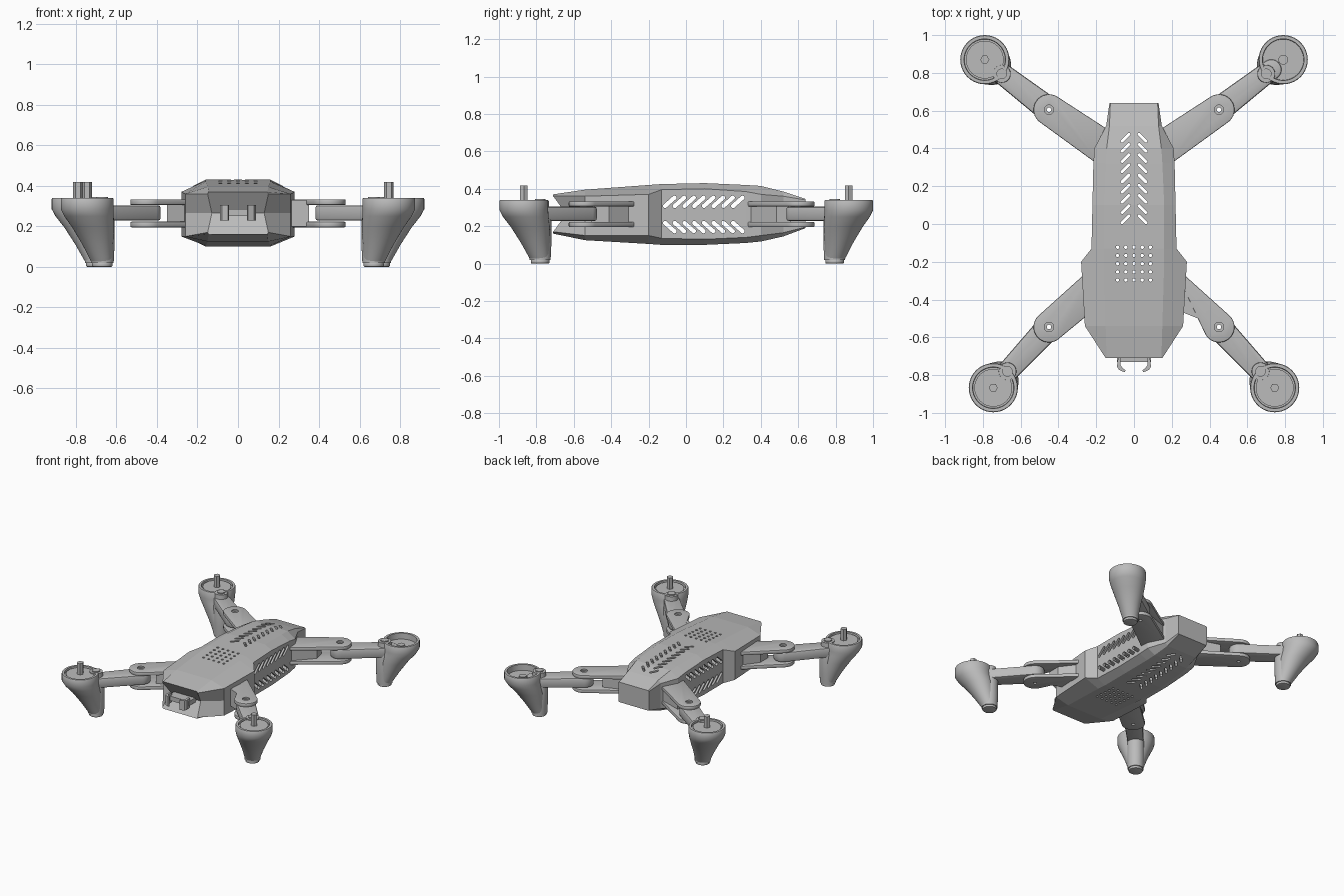
import bpy, bmesh, math
from mathutils import Vector
from mathutils.geometry import convex_hull_2d

if "Cube" in bpy.data.objects:
    bpy.data.objects.remove(bpy.data.objects["Cube"], do_unlink=True)

grey = bpy.data.materials.new("plain grey")
grey.use_nodes = True
grey.diffuse_color = (0.5, 0.5, 0.5, 1)
grey.node_tree.nodes["Principled BSDF"].inputs["Base Color"].default_value = (0.5, 0.5, 0.5, 1)


def finish(name, bm, smooth=35, bevel=0):
    bmesh.ops.recalc_face_normals(bm, faces=bm.faces)
    mesh = bpy.data.meshes.new(name)
    bm.to_mesh(mesh)
    bm.free()
    mesh.materials.append(grey)
    ob = bpy.data.objects.new(name, mesh)
    bpy.context.collection.objects.link(ob)
    if bevel:
        mod = ob.modifiers.new("soft_edges", 'BEVEL')
        mod.width, mod.segments, mod.limit_method = bevel, 2, 'ANGLE'
        apply(ob, mod)
    if smooth:
        activate(ob)
        bpy.ops.object.shade_smooth_by_angle(angle=math.radians(smooth))
    return ob


def activate(ob):
    bpy.ops.object.select_all(action='DESELECT')
    ob.select_set(True)
    bpy.context.view_layer.objects.active = ob


def apply(ob, mod):
    activate(ob)
    bpy.ops.object.modifier_apply(modifier=mod.name)


def cut(ob, cutter):
    mod = ob.modifiers.new("cut", 'BOOLEAN')
    mod.operation, mod.solver, mod.object = 'DIFFERENCE', 'EXACT', cutter
    apply(ob, mod)


def discard(ob):
    bpy.data.objects.remove(ob, do_unlink=True)


def loft(bm, rings):
    """Skin a list of point rings and cap both ends."""
    loops = [[bm.verts.new(p) for p in ring] for ring in rings]
    for a, b in zip(loops, loops[1:]):
        for i in range(len(a)):
            j = (i + 1) % len(a)
            bm.faces.new((a[i], a[j], b[j], b[i]))
    bm.faces.new(loops[0])
    bm.faces.new(loops[-1])


def disc(x, y, r, n=32):
    return [(x + r * math.cos(math.tau * i / n), y + r * math.sin(math.tau * i / n)) for i in range(n)]


def hull_prism(bm, pts, low, high, axis='z'):
    """Extrude the convex outline of 2D points along an axis."""
    outline = [pts[i] for i in convex_hull_2d([Vector(p) for p in pts])]
    place = (lambda a, b, h: (a, b, h)) if axis == 'z' else (lambda a, b, h: (h, a, b))
    loft(bm, [[place(a, b, h) for a, b in outline] for h in (low, high)])


def prism(name, pts, low, high, smooth=35, bevel=0):
    bm = bmesh.new()
    hull_prism(bm, pts, low, high)
    return finish(name, bm, smooth, bevel)


def slot(bm, a, b, da, db, r, low, high, axis):
    hull_prism(bm, disc(a - da, b - db, r, 12) + disc(a + da, b + db, r, 12), low, high, axis)


# Fuselage stations: y, top / side / bottom half widths, top / shoulder / lower / bottom heights
stations = [
    (-.71, .145, .15, .145, .37, .36, .17, .16),
    (-.54, .15, .26, .15, .395, .36, .15, .125),
    (-.20, .16, .28, .16, .42, .37, .15, .105),
    (-.13, .16, .225, .16, .425, .395, .135, .10),
    (.10, .16, .22, .16, .43, .40, .13, .10),
    (.32, .15, .215, .15, .42, .385, .14, .11),
    (.40, .145, .21, .145, .415, .37, .15, .118),
    (.52, .13, .147, .13, .385, .36, .165, .145),
    (.64, .125, .13, .125, .345, .34, .195, .19),
]


def hull_rings(rows, inset=0):
    rings = []
    for y, wt, ws, wb, zt, zs, zl, zb in rows:
        nose = .07 if y < -.7 else 0
        half = [(wt, y, zt - inset), (ws - inset, y, zs), (ws - inset - nose * .3, y + nose, .265),
                (ws - inset, y, zl), (wb, y, zb + inset)]
        rings.append(half + [(-x, yy, z) for x, yy, z in reversed(half)])
    return rings


bm = bmesh.new()
loft(bm, hull_rings(stations))
# split the notched nose cap along its crease
bm.verts.ensure_lookup_table()
nose_cap = next(f for f in bm.faces if len(f.verts) == 10 and f.calc_center_median().y < 0)
bmesh.utils.face_split(nose_cap, bm.verts[2], bm.verts[7])
body = finish("body_shell", bm, smooth=0)

# Hollow interior
bm = bmesh.new()
loft(bm, hull_rings(stations[1:8], .02))
cavity = finish("cavity_cutter", bm, 0)

# Vertical openings: chevron slots and a square grid of round holes
bm = bmesh.new()
for i in range(9):
    for s in (1, -1):
        slot(bm, s * .045, .025 + i * .054, -s * .018, .018, .008, 0, .6, 'z')
for i in range(-2, 3):
    for j in range(-2, 3):
        hull_prism(bm, disc(i * .0435, -.21 + j * .0435, .009, 12), 0, .6)
top_vents = finish("top_vent_cutter", bm, 0)

# Side openings: two rows of opposed slanted slots
bm = bmesh.new()
for i in range(8):
    for z, s in ((.33, 1), (.195, -1)):
        slot(bm, -.087 + i * .052, z, .025, s * .022, .0115, -.5, .5, 'x')
side_vents = finish("side_vent_cutter", bm, 0)

for cutter in (cavity, top_vents, side_vents):
    cut(body, cutter)
    discard(cutter)

# Nose clip: base plate with two curled hooks
prism("clip_base", [(-.09, -.73), (.09, -.73), (.09, -.63), (-.09, -.63)], .25, .285, 0)
for side, s in (("left", 1), ("right", -1)):
    bm = bmesh.new()
    path = [(.085, -.71), (.09, -.755), (.08, -.772), (.05, -.785)]
    inner = [(.045, -.775), (.065, -.757), (.072, -.745), (.07, -.71)]
    loft(bm, [[(s * x, y, z) for x, y in path + inner] for z in (.23, .305)])
    finish(side + "_clip_hook", bm, 0)

# Arms and motor pods: end name, hinge, pod centre, foot centre, root points inside the body
ends = [
    ("front", (.45, -.545), (.745, -.867), (.67, -.78), [(.2, -.21), (.2, -.445)]),
    ("rear", (.45, .605), (.79, .87), (.70, .795), [(.13, .495), (.17, .30)]),
]
for end, hinge, pod, foot, root in ends:
    for side, s in (("left", 1), ("right", -1)):
        tag = end + "_" + side + "_"

        def flip(pts):
            return [(s * x, y) for x, y in pts]

        # Inner fork: two cheek plates joined by a solid root
        mid = [(r[0] * .4 + hinge[0] * .6, r[1] * .4 + hinge[1] * .6) for r in root]
        knuckle = disc(*hinge, .082)
        parts = [prism(tag + "fork_root", flip(root + mid), .20, .33, 0),
                 prism(tag + "fork_top", flip(root + knuckle), .305, .333, bevel=.006),
                 prism(tag + "fork_bottom", flip(root + knuckle), .195, .223, bevel=.006)]
        # Outer arm
        tip = [foot[i] * .7 + pod[i] * .3 for i in (0, 1)]
        parts.append(prism(tag + "outer_arm", flip(disc(*hinge, .068) + disc(*tip, .055)),
                           .228, .304, bevel=.012))
        # Hinge bore with a countersunk recess
        bore = prism("bore_cutter", flip(disc(*hinge, .012, 16)), .1, .5, 0)
        recess = prism("recess_cutter", flip(disc(*hinge, .025, 20)), .322, .5, 0)
        for part in parts[1:]:
            cut(part, bore)
        cut(parts[1], recess)
        discard(bore)
        discard(recess)

        # Pod: foot-to-cup loft (centre blend, radius, height) ending in a recessed cup
        bare = end == "rear" and side == "left"
        floor = .295 if bare else .322
        rows = [(0, .052, .02), (.1, .06, .05), (.3, .076, .11), (.6, .104, .195), (.88, .122, .25),
                (1, .13, .285), (1, .13, .335), (1, .127, .34), (1, .11, .34), (1, .108, floor)]
        bm = bmesh.new()
        rings = []
        for t, r, z in rows:
            c = [foot[i] + (pod[i] - foot[i]) * t for i in (0, 1)]
            rings.append([(x, y, z) for x, y in flip(disc(*c, r, 40))])
        loft(bm, rings)
        finish(tag + "motor_pod", bm, 40)

        # Leg column, rubber foot and screw boss
        bm = bmesh.new()
        loft(bm, [[(x, y, z) for x, y in flip(disc(*foot, r))]
                  for r, z in ((.056, .018), (.06, .1), (.06, .23), (.048, .29), (.046, .338))])
        finish(tag + "leg_column", bm, 40)
        prism(tag + "foot_pad", flip(disc(*foot, .05)), 0, .022, bevel=.006)
        prism(tag + "screw_boss", flip(disc(*foot, .028, 20)), .33, .346)

        # Motor plate with hexagonal shaft; the bare pod only has a low boss
        if bare:
            prism(tag + "cup_boss", flip(disc(*pod, .026, 20)), .29, .305)
        else:
            prism(tag + "motor_plate", flip(disc(*pod, .1)), .32, .332)
            prism(tag + "shaft", flip(disc(*pod, .024, 6)), .32, .418, 0)
